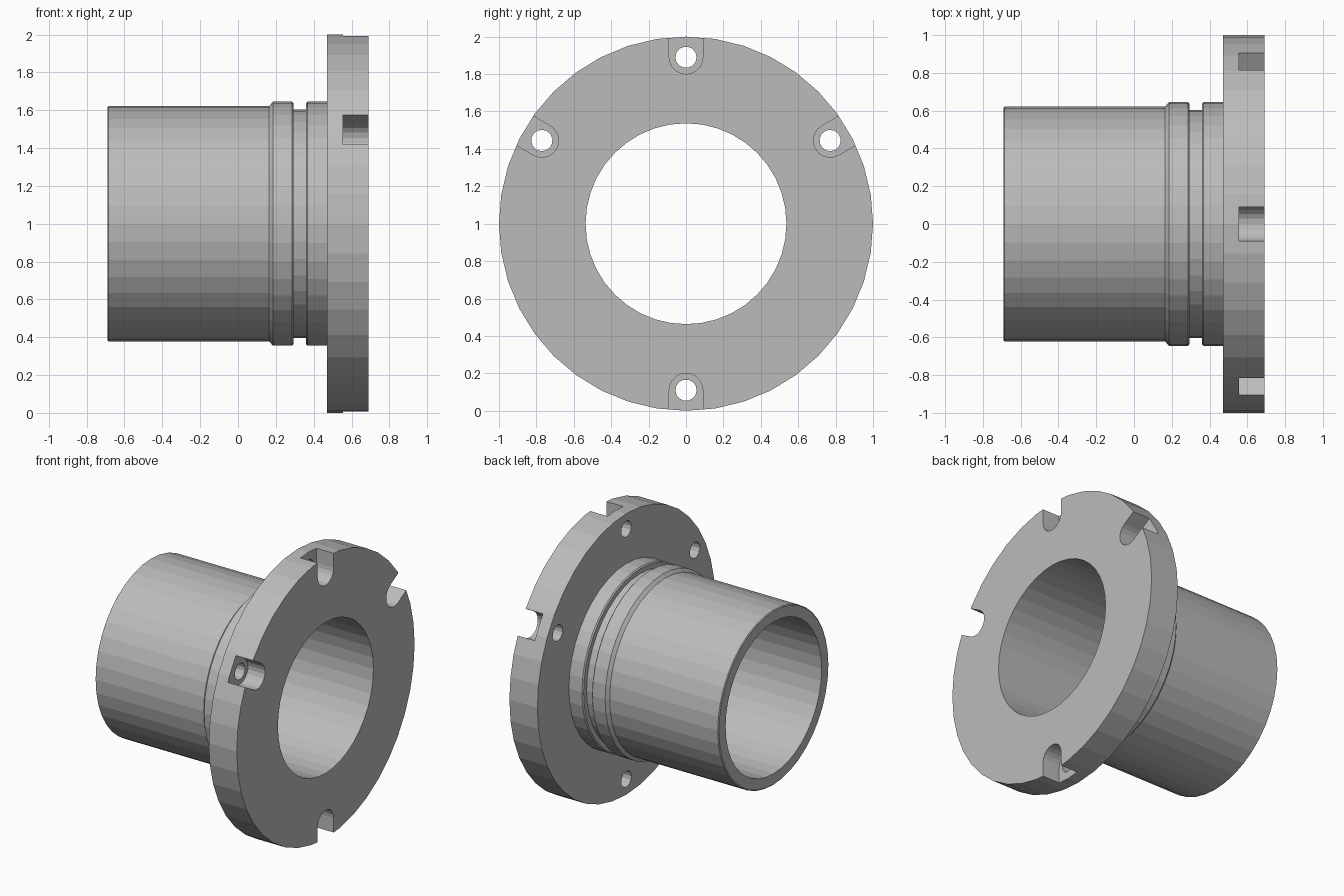
import bpy, bmesh
from math import pi, radians
from mathutils import Matrix, Vector

cube = bpy.data.objects.get("Cube")
if cube:
    bpy.data.objects.remove(cube)

CENTRE = Vector((0, 0, 1))
SIDES = 40

steel = bpy.data.materials.new("light_grey_steel")
steel.use_nodes = True
grey = (0.5, 0.5, 0.5, 1)
steel.diffuse_color = grey
steel.node_tree.nodes["Principled BSDF"].inputs["Base Color"].default_value = grey


def make_object(name, bm):
    bmesh.ops.recalc_face_normals(bm, faces=bm.faces)
    mesh = bpy.data.meshes.new(name)
    bm.to_mesh(mesh)
    bm.free()
    mesh.materials.append(steel)
    obj = bpy.data.objects.new(name, mesh)
    bpy.context.collection.objects.link(obj)
    return obj


def lathe(name, profile):
    """Turn a closed (x, radius) profile around the x axis."""
    bm = bmesh.new()
    rings = []
    for i in range(SIDES):
        turn = Matrix.Rotation(2 * pi * i / SIDES, 3, 'X')
        rings.append([bm.verts.new(CENTRE + turn @ Vector((x, 0, r))) for x, r in profile])
    n = len(profile)
    for i in range(SIDES):
        a, b = rings[i], rings[(i + 1) % SIDES]
        for j in range(n):
            k = (j + 1) % n
            bm.faces.new((a[j], a[k], b[k], b[j]))
    return make_object(name, bm)


def prism(name, outline, x0, x1, angle):
    """Extrude a (y, z) outline along x, turned about the bore axis."""
    bm = bmesh.new()
    face = bm.faces.new([bm.verts.new((x0, y, z)) for y, z in outline])
    moved = bmesh.ops.extrude_face_region(bm, geom=[face])["geom"]
    bmesh.ops.translate(bm, vec=(x1 - x0, 0, 0),
                        verts=[v for v in moved if isinstance(v, bmesh.types.BMVert)])
    bm.transform(Matrix.Translation(CENTRE) @ Matrix.Rotation(angle, 4, 'X'))
    return make_object(name, bm)


def arc(radius, start, end, steps):
    points = []
    for i in range(steps + 1):
        p = Matrix.Rotation(start + (end - start) * i / steps, 2) @ Vector((radius, 0))
        points.append((p.x, p.y + BOLT_CIRCLE))
    return points


# Sleeve with collar, groove and flange, turned as one body
body = lathe("flanged_sleeve", [
    (-0.69, 0.54), (-0.69, 0.615), (-0.685, 0.622), (0.165, 0.622),
    (0.185, 0.645), (0.285, 0.645), (0.293, 0.637), (0.293, 0.603),
    (0.36, 0.603), (0.36, 0.637), (0.368, 0.645), (0.47, 0.645),
    (0.47, 1.0), (0.69, 1.0), (0.69, 0.537)])

# Six bolt seats: round-ended slots open to the rim, with through holes
BOLT_CIRCLE = 0.89
slot = arc(0.09, -pi, 0, 10) + [(0.09, 1.1), (-0.09, 1.1)]
hole = arc(0.057, 0, 2 * pi, 14)[:-1]
cutters = []
for i in range(6):
    angle = radians(60 * i)
    cutters.append(prism("slot_cutter", slot, 0.555, 0.75, angle))
    cutters.append(prism("hole_cutter", hole, 0.4, 0.6, angle))

for cutter in cutters:
    cutter.hide_render = True
    cut = body.modifiers.new(cutter.name, 'BOOLEAN')
    cut.operation = 'DIFFERENCE'
    cut.solver = 'EXACT'
    cut.object = cutter

# Bake the cuts and drop the cutters
bpy.context.view_layer.update()
evaluated = body.evaluated_get(bpy.context.evaluated_depsgraph_get())
finished = bpy.data.meshes.new_from_object(evaluated)
body.modifiers.clear()
body.data = finished
for cutter in cutters:
    bpy.data.objects.remove(cutter)
